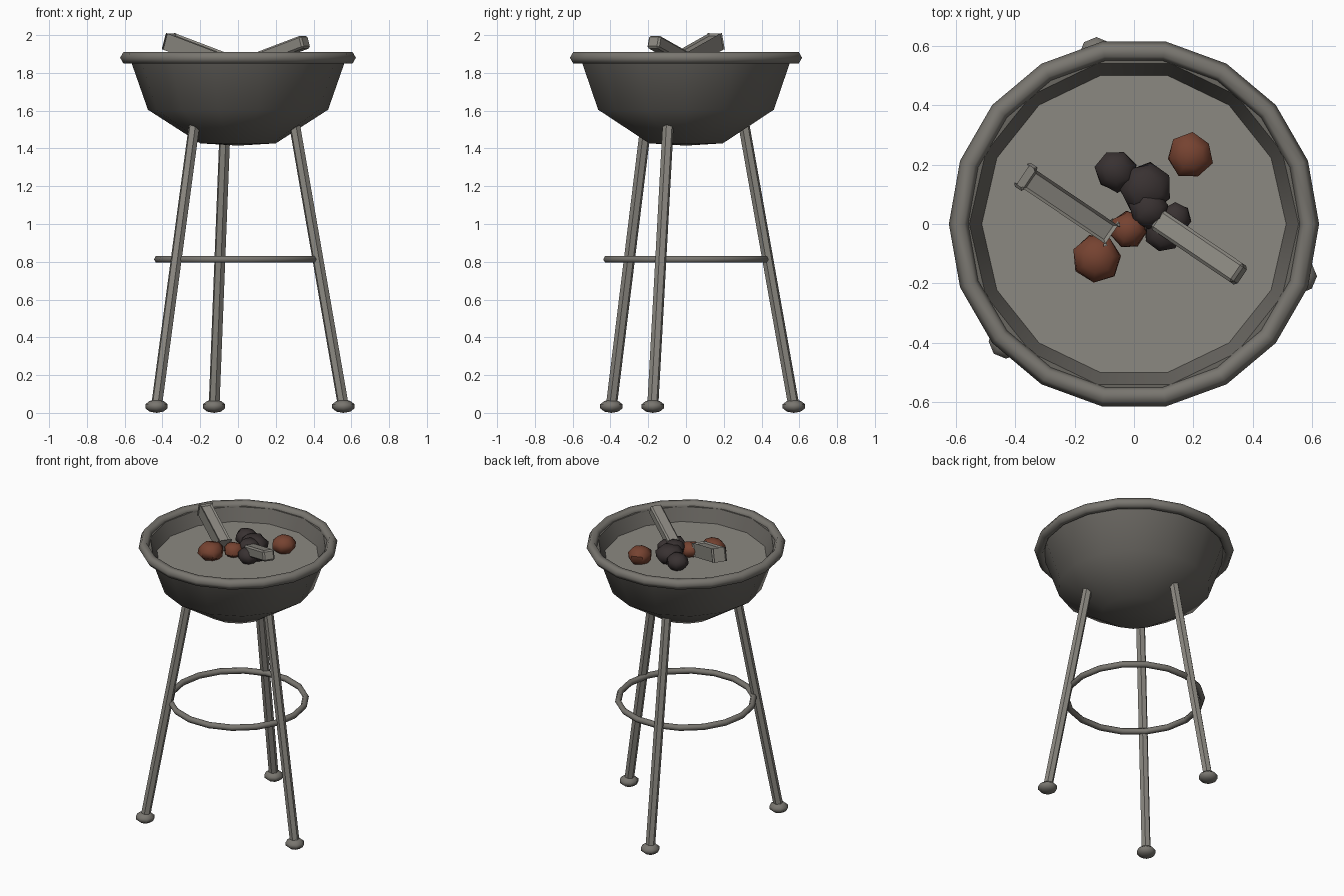
import bpy, bmesh, math, random
from mathutils import Vector, Matrix

cube = bpy.data.objects.get("Cube")
if cube:
    bpy.data.objects.remove(cube, do_unlink=True)
random.seed(4)


def material(name, r, g, b):
    m = bpy.data.materials.new(name)
    m.use_nodes = True
    m.diffuse_color = (r, g, b, 1)
    m.node_tree.nodes["Principled BSDF"].inputs["Base Color"].default_value = (r, g, b, 1)
    return m


bowl_metal = material("dark warm grey", 0.14, 0.132, 0.118)
rim_metal = material("mid warm grey", 0.19, 0.18, 0.16)
leg_metal = material("light warm grey", 0.26, 0.248, 0.22)
charcoal = material("charcoal black", 0.04, 0.031, 0.031)
ember = material("ember brown", 0.18, 0.055, 0.03)


def finish(name, bm, mat, smooth=None):
    """Turn a bmesh into a shaded object."""
    bmesh.ops.recalc_face_normals(bm, faces=bm.faces)
    me = bpy.data.meshes.new(name)
    bm.to_mesh(me)
    bm.free()
    me.materials.append(mat)
    ob = bpy.data.objects.new(name, me)
    bpy.context.collection.objects.link(ob)
    if smooth:
        bpy.ops.object.select_all(action='DESELECT')
        ob.select_set(True)
        bpy.context.view_layer.objects.active = ob
        bpy.ops.object.shade_smooth_by_angle(angle=math.radians(smooth))
    return ob


def lathe(name, profile, sides, mat, smooth=None, closed=False):
    """Spin (radius, height) points around the z axis."""
    bm = bmesh.new()
    vs = [bm.verts.new((r, 0, z)) for r, z in profile]
    pairs = list(zip(vs, vs[1:])) + ([(vs[-1], vs[0])] if closed else [])
    edges = [bm.edges.new(p) for p in pairs]
    bmesh.ops.spin(bm, geom=vs + edges, axis=(0, 0, 1), cent=(0, 0, 0),
                   angle=math.tau, steps=sides, use_duplicate=False)
    bmesh.ops.remove_doubles(bm, verts=bm.verts, dist=0.0005)
    return finish(name, bm, mat, smooth)


def hoop(name, radius, thick, z, sides, mat):
    """Ring with a hexagonal section."""
    section = [(radius + thick * math.cos(k * math.tau / 6),
                z + thick * math.sin(k * math.tau / 6)) for k in range(6)]
    return lathe(name, section, sides, mat, 65, closed=True)


def lump(name, loc, size, sides, mat, jitter=0.0):
    """Low-poly squashed sphere, optionally irregular."""
    bm = bmesh.new()
    bmesh.ops.create_uvsphere(bm, u_segments=sides, v_segments=5, radius=1)
    turn = Matrix.Rotation(random.uniform(0, 6) if jitter else 0, 4, 'Z')
    for v in bm.verts:
        v.co = turn @ v.co * (1 + random.uniform(-jitter, jitter))
        v.co = Vector([c * s for c, s in zip(v.co, size)]) + Vector(loc)
    return finish(name, bm, mat, 50)


# Bowl, rolled rim and fuel bed
lathe("bowl", [(0, 1.415), (0.2, 1.427), (0.477, 1.605), (0.575, 1.885),
               (0.555, 1.885), (0.51, 1.79)], 14, bowl_metal, 50)
hoop("bowl_rim", 0.59, 0.034, 1.88, 18, rim_metal)
lathe("fuel_bed", [(0, 1.80), (0.513, 1.80), (0.51, 1.78), (0, 1.78)], 14, leg_metal)

# Splayed tripod legs with feet
for k in range(3):
    a = math.radians(102.5 + 120 * k)
    out = Vector((math.cos(a), math.sin(a), 0))
    foot = out * 0.585 + Vector((0, 0, 0.035))
    top = out * 0.315 + Vector((0, 0, 1.52))
    axis = top - foot
    bm = bmesh.new()
    bmesh.ops.create_cone(bm, cap_ends=True, segments=6, radius1=0.03, radius2=0.03,
                          depth=axis.length)
    bm.transform(Matrix.Translation((foot + top) / 2)
                 @ axis.to_track_quat('Z', 'Y').to_matrix().to_4x4())
    finish(f"leg_{k + 1}", bm, leg_metal)
    lump(f"foot_{k + 1}", foot, (0.062, 0.062, 0.035), 8, rim_metal)

# Brace hoop tying the legs together
hoop("brace_ring", 0.425, 0.02, 0.813, 18, rim_metal)

# Coals and embers: x, y, z, radius, material
coals = [(-0.06, 0.18, 1.845, 0.075, charcoal), (0.04, 0.12, 1.85, 0.09, charcoal),
         (0.05, 0.05, 1.86, 0.07, charcoal), (0.1, -0.03, 1.84, 0.07, charcoal),
         (0.14, 0.02, 1.84, 0.055, charcoal), (-0.02, -0.02, 1.845, 0.065, ember),
         (-0.125, -0.115, 1.845, 0.085, ember), (0.19, 0.23, 1.845, 0.08, ember)]
for i, (x, y, z, r, mat) in enumerate(coals):
    lump(f"{'ember' if mat == ember else 'coal'}_{i + 1}", (x, y, z),
         (r, r, min(r * 0.75, 0.06)), 7, mat, 0.06)

# Two bevelled bars leaning inward over the coals
for name, centre, turn in (("bar_left", (0.22, -0.08, 1.913), -34),
                           ("bar_right", (-0.225, 0.065, 1.913), 146)):
    bm = bmesh.new()
    bmesh.ops.create_cube(bm, size=1)
    bm.transform(Matrix.Translation(centre) @ Matrix.Rotation(math.radians(turn), 4, 'Z')
                 @ Matrix.Rotation(math.radians(-17.5), 4, 'Y')
                 @ Matrix.Diagonal((0.35, 0.076, 0.07, 1)))
    bmesh.ops.bevel(bm, geom=bm.edges[:], offset=0.01, segments=1, affect='EDGES')
    finish(name, bm, leg_metal)
